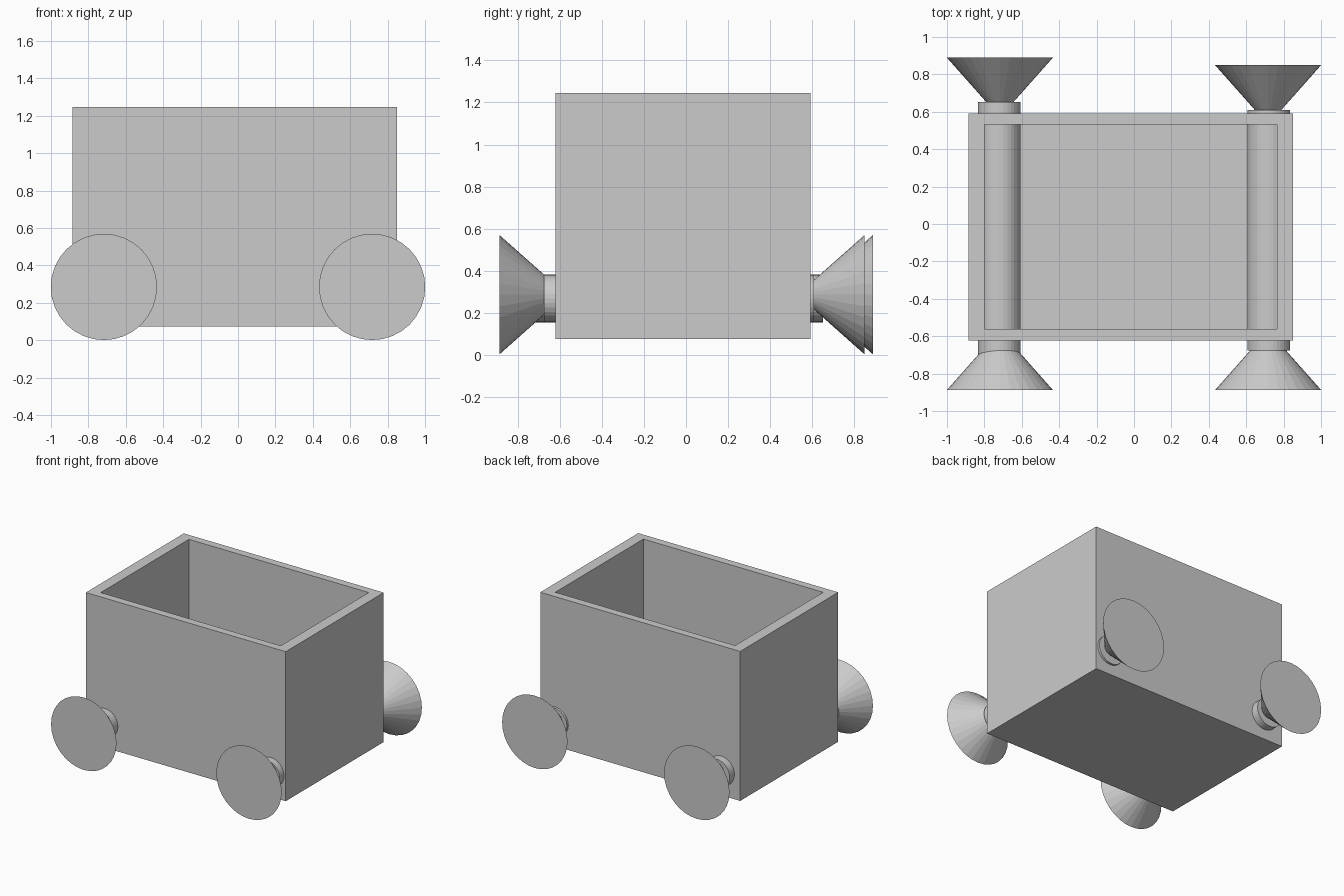
import bpy, bmesh, math
from mathutils import Matrix

if "Cube" in bpy.data.objects:
    bpy.data.objects.remove(bpy.data.objects["Cube"])


def make_object(name, bm):
    bmesh.ops.recalc_face_normals(bm, faces=bm.faces)
    mesh = bpy.data.meshes.new(name)
    bm.to_mesh(mesh)
    bm.free()
    obj = bpy.data.objects.new(name, mesh)
    bpy.context.collection.objects.link(obj)
    return obj


def cone_along_y(name, x, z, y1, y2, r1, r2):
    """Cylinder or cone running from y1 (radius r1) to y2 (radius r2)."""
    bm = bmesh.new()
    turn = math.pi / 2 if y2 < y1 else -math.pi / 2
    bmesh.ops.create_cone(
        bm, cap_ends=True, segments=32, radius1=r1, radius2=r2, depth=abs(y2 - y1),
        matrix=Matrix.Translation((x, (y1 + y2) / 2, z)) @ Matrix.Rotation(turn, 4, 'X'))
    return make_object(name, bm)


# Open box: inset the top face, then push it down to the floor
X0, X1, Y0, Y1, Z0, Z1 = -0.885, 0.85, -0.622, 0.592, 0.073, 1.246
FLOOR = 0.13
bm = bmesh.new()
bmesh.ops.create_cube(
    bm, size=1,
    matrix=Matrix.Translation(((X0 + X1) / 2, (Y0 + Y1) / 2, (Z0 + Z1) / 2))
    @ Matrix.Diagonal((X1 - X0, Y1 - Y0, Z1 - Z0, 1)))
bm.normal_update()
top = max(bm.faces, key=lambda f: f.calc_center_median().z)
bmesh.ops.inset_individual(bm, faces=[top], thickness=0.02)
cx, cy = (X0 + X1) / 2, (Y0 + Y1) / 2
for v in top.verts:
    v.co.x = cx + math.copysign((X1 - X0) * 0.45, v.co.x - cx)
    v.co.y = cy + math.copysign((Y1 - Y0) * 0.45, v.co.y - cy)
walls = bmesh.ops.extrude_discrete_faces(bm, faces=[top])
for v in walls["faces"][0].verts:
    v.co.z = FLOOR
make_object("cart_box", bm)

# Axles through the box, with a conical wheel at each end
for side, x, axle_front, axle_back, wheel_back in (
        ("left", -0.717, -0.718, 0.652, 0.89),
        ("right", 0.717, -0.675, 0.61, 0.85)):
    cone_along_y(side + "_axle", math.copysign(0.721, x), 0.267,
                 axle_front, axle_back, 0.114, 0.114)
    for end, y, inward in (("front", -0.888, 1), ("back", wheel_back, -1)):
        cone_along_y(f"{end}_{side}_wheel", x, 0.285, y, y + inward * 0.32, 0.284, 0)
